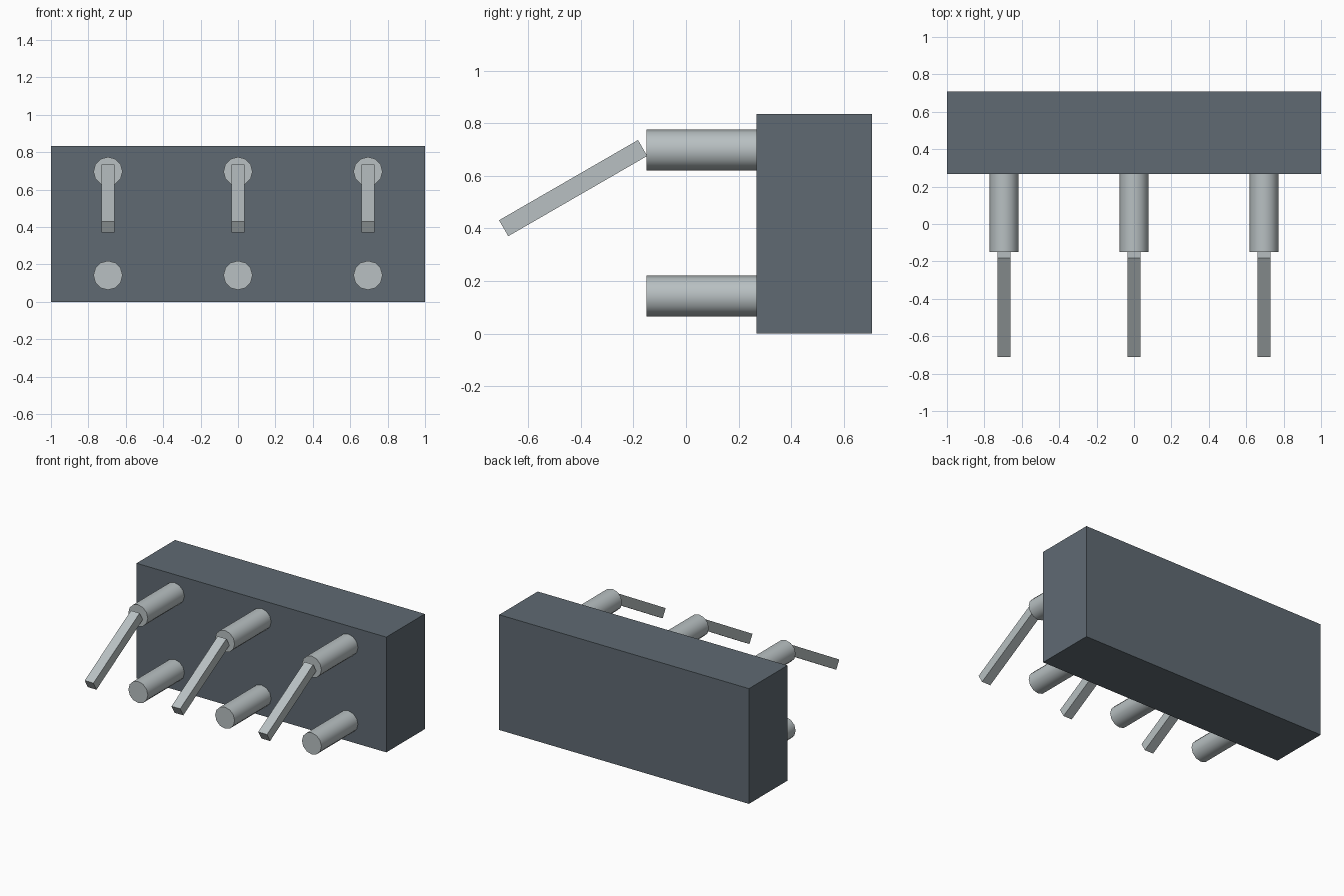
import bpy
from math import radians

cube = bpy.data.objects.get("Cube")
if cube:
    bpy.data.objects.remove(cube, do_unlink=True)


def make_material(name, color):
    mat = bpy.data.materials.new(name)
    mat.use_nodes = True
    mat.diffuse_color = (*color, 1)
    mat.node_tree.nodes["Principled BSDF"].inputs["Base Color"].default_value = (*color, 1)
    return mat


slate = make_material("dark slate", (0.115, 0.144, 0.171))
silver = make_material("pale grey", (0.479, 0.527, 0.539))


def add_box(name, location, size, mat, tilt=0):
    bpy.ops.mesh.primitive_cube_add(size=1, location=location, rotation=(tilt, 0, 0))
    obj = bpy.context.object
    obj.name = name
    obj.scale = size
    obj.data.materials.append(mat)
    return obj


def add_post(name, x, z):
    # Round post along y, standing out from the front of the body
    bpy.ops.mesh.primitive_cylinder_add(
        vertices=12, radius=0.078, depth=0.42,
        location=(x, 0.06, z), rotation=(radians(90), 0, 0))
    obj = bpy.context.object
    obj.name = name
    obj.data.materials.append(silver)
    bpy.ops.object.shade_smooth_by_angle(angle=radians(50))


# Main block
add_box("body", (0, 0.488, 0.417), (2, 0.44, 0.834), slate)

# Three pairs of posts, each upper post carrying a lever that slopes down
for side, x in (("right", -0.695), ("middle", 0), ("left", 0.695)):
    add_post(f"{side}_lower_post", x, 0.142)
    add_post(f"{side}_upper_post", x, 0.697)
    add_box(f"{side}_lever", (x, -0.429, 0.553), (0.07, 0.61, 0.07), silver, radians(30))
